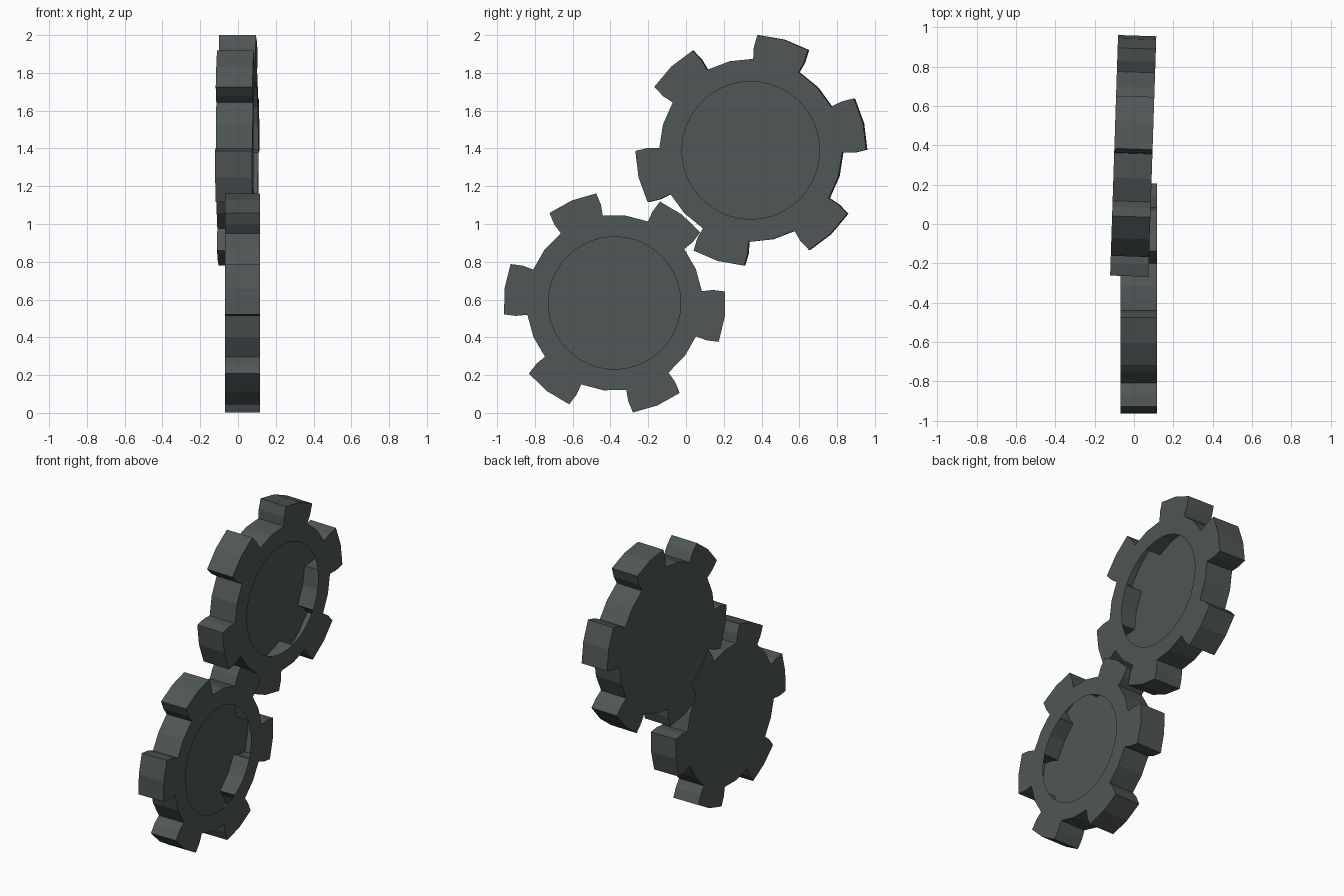
import bpy
import bmesh
from math import cos, sin, radians, tau

cube = bpy.data.objects.get("Cube")
if cube:
    bpy.data.objects.remove(cube, do_unlink=True)

# One dark slate colour
COLOUR = (0.08, 0.092, 0.094, 1.0)
slate = bpy.data.materials.new("dark_slate")
slate.use_nodes = True
slate.diffuse_color = COLOUR
bsdf = slate.node_tree.nodes["Principled BSDF"]
bsdf.inputs["Base Color"].default_value = COLOUR
bsdf.inputs["Roughness"].default_value = 0.7

TEETH = 6
HALF = 0.0935      # half of the gear thickness
HOLE = 0.35        # radius of the round opening
ROOT, FLANK, TIP = 0.466, 0.525, 0.588
# One tooth and the valley after it: (angle from tooth centre, radius)
TOOTH = [(-15, ROOT), (-14.8, FLANK), (-13.2, TIP), (0, TIP),
         (13.2, TIP), (14.8, FLANK), (15, ROOT), (30, ROOT)]


def loop(bm, points, x):
    """Closed ring of vertices in the plane at x, from (angle, radius) points."""
    return [bm.verts.new((x, r * cos(a), r * sin(a))) for a, r in points]


def ring_edges(bm, ring):
    return [bm.edges.get(p) or bm.edges.new(p)
            for p in zip(ring, ring[1:] + ring[:1])]


def make_gear(name, location, first_tooth, scale=1.0, turn=0.0):
    bm = bmesh.new()
    outline = [(radians(first_tooth + 360 / TEETH * i + a), r)
               for i in range(TEETH) for a, r in TOOTH]
    back = loop(bm, outline, -HALF)
    front = loop(bm, outline, HALF)

    # Toothed wall and closed back
    n = len(outline)
    for i in range(n):
        j = (i + 1) % n
        bm.faces.new((back[i], back[j], front[j], front[i]))
    bm.faces.new(back[::-1])

    # Front lip around the round opening of the hollow body
    hole = loop(bm, [(tau * i / 64, HOLE) for i in range(64)], HALF)
    bmesh.ops.triangle_fill(bm, use_beauty=True, normal=(1, 0, 0),
                            edges=ring_edges(bm, front) + ring_edges(bm, hole))
    for face in bm.faces:
        face.normal_update()
        flat_front = all(v.co.x > 0 for v in face.verts)
        if flat_front and face.normal.x < 0:
            face.normal_flip()

    mesh = bpy.data.meshes.new(name)
    bm.to_mesh(mesh)
    bm.free()
    mesh.materials.append(slate)
    gear = bpy.data.objects.new(name, mesh)
    gear.location = location
    gear.scale = (scale, scale, scale)
    gear.rotation_euler.z = turn
    bpy.context.collection.objects.link(gear)
    return gear


# Two meshing gears, the upper one slightly larger and turned
make_gear("lower_gear", (0.024, -0.378, 0.582), -7.3)
make_gear("upper_gear", (-0.004, 0.346, 1.39), 13.5, scale=1.04, turn=-0.033)
